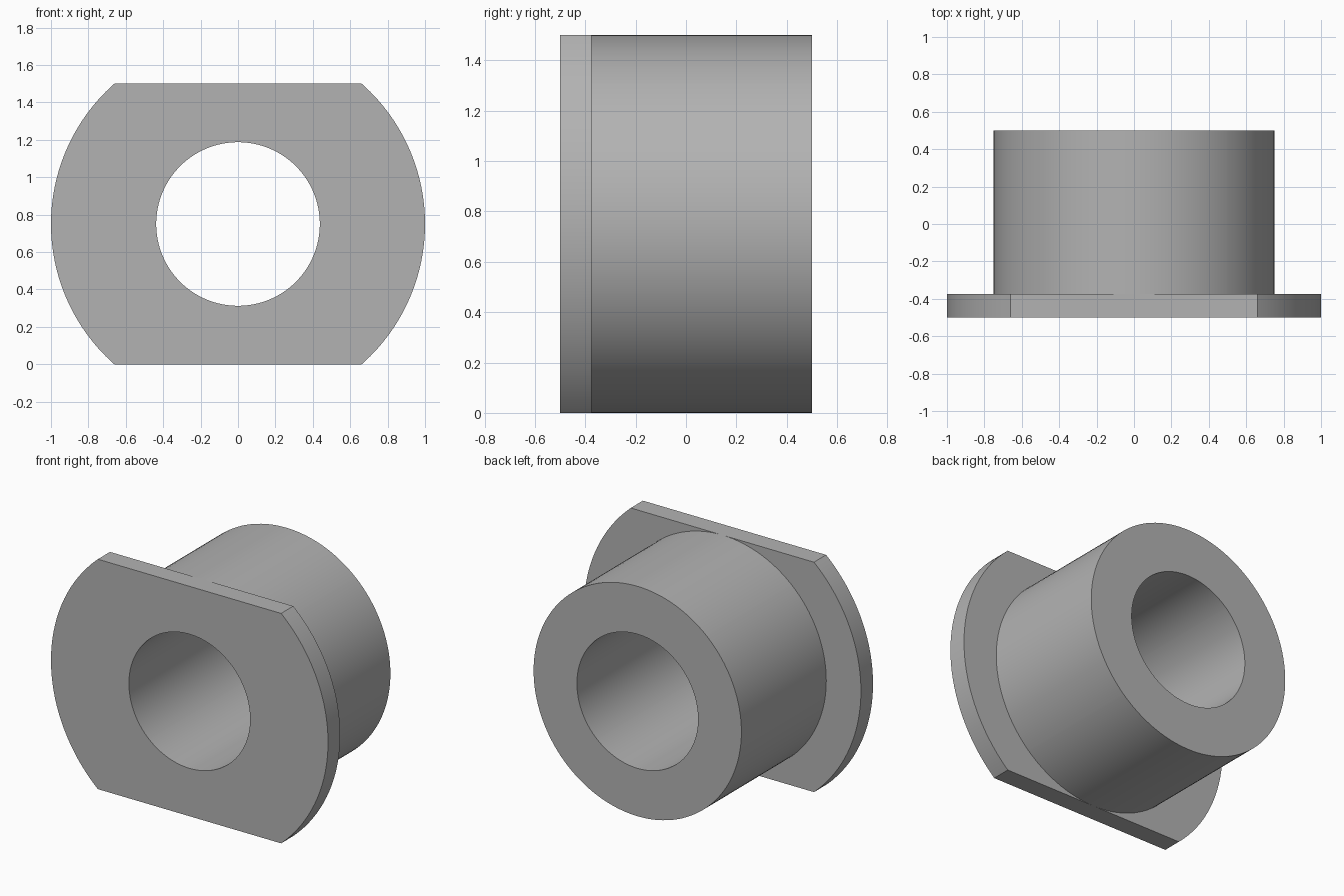
import bpy
import bmesh
import math

if "Cube" in bpy.data.objects:
    bpy.data.objects.remove(bpy.data.objects["Cube"], do_unlink=True)

CENTRE_Z = 0.75      # height of the bore axis
BORE = 0.4375        # bore radius
SLEEVE = 0.75        # sleeve radius, also half the height between flats
FRONT, STEP, BACK = -0.5, -0.375, 0.5

# Plain grey finish
grey = bpy.data.materials.new("plain grey")
grey.use_nodes = True
colour = (0.45, 0.45, 0.45, 1)
grey.diffuse_color = colour
grey.node_tree.nodes["Principled BSDF"].inputs["Base Color"].default_value = colour

# Even steps round the axis, plus the four exact corners of the flats
corner = math.asin(SLEEVE)
angles = [math.tau * i / 128 for i in range(128)]
angles += [corner, math.pi - corner, math.pi + corner, math.tau - corner]
angles.sort()


def circle(radius, y):
    return [(radius * math.cos(a), y, CENTRE_Z + radius * math.sin(a)) for a in angles]


def flatted_circle(y):
    return [(math.cos(a), y, CENTRE_Z + max(-SLEEVE, min(SLEEVE, math.sin(a))))
            for a in angles]


def bridge_loops(name, loops, closed):
    """Join successive loops with quads, optionally back to the first."""
    bm = bmesh.new()
    rings = [[bm.verts.new(p) for p in loop] for loop in loops]
    pairs = list(zip(rings, rings[1:]))
    if closed:
        pairs.append((rings[-1], rings[0]))
    n = len(angles)
    for a, b in pairs:
        for i in range(n):
            j = (i + 1) % n
            bm.faces.new((a[i], a[j], b[j], b[i]))
    bmesh.ops.recalc_face_normals(bm, faces=bm.faces)
    mesh = bpy.data.meshes.new(name)
    bm.to_mesh(mesh)
    bm.free()
    mesh.materials.append(grey)
    obj = bpy.data.objects.new(name, mesh)
    bpy.context.collection.objects.link(obj)
    bpy.ops.object.select_all(action="DESELECT")
    obj.select_set(True)
    bpy.context.view_layer.objects.active = obj
    bpy.ops.object.shade_smooth_by_angle(angle=math.radians(30))
    return obj


# Flange: disc with flats at top and bottom, pierced by the bore
bridge_loops("flange", [circle(BORE, FRONT), flatted_circle(FRONT),
                        flatted_circle(STEP), circle(BORE, STEP)], True)

# Sleeve: tube running back from the flange, open where they meet
bridge_loops("sleeve", [circle(SLEEVE, STEP), circle(SLEEVE, BACK),
                        circle(BORE, BACK), circle(BORE, STEP)], False)
